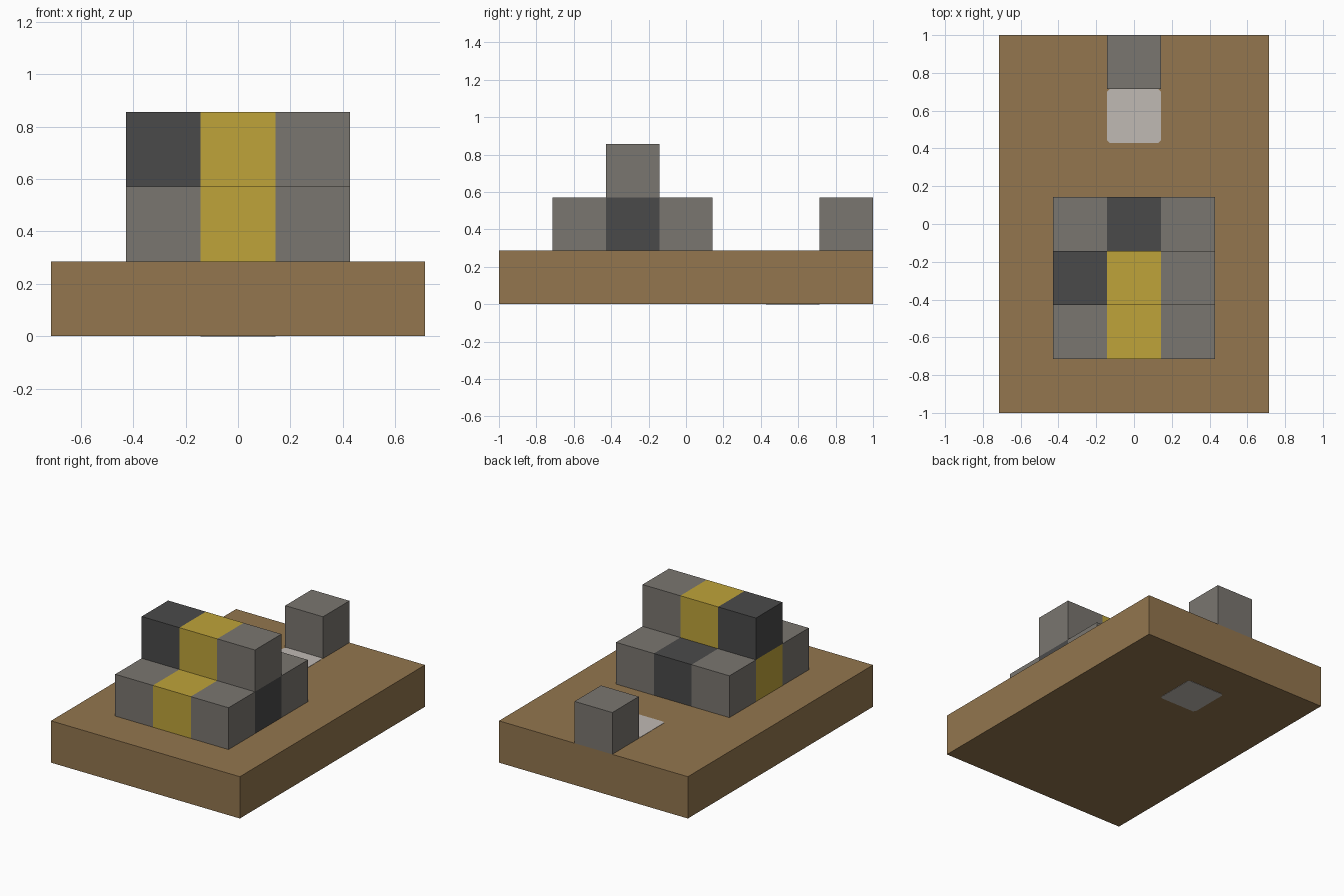
import bpy, bmesh
from mathutils import Vector

cube = bpy.data.objects.get("Cube")
if cube:
    bpy.data.objects.remove(cube, do_unlink=True)

U = 2 / 7  # edge of one block


def material(name, srgb):
    lin = [((c / 255 + 0.055) / 1.055) ** 2.4 for c in srgb]
    mat = bpy.data.materials.new(name)
    mat.use_nodes = True
    mat.diffuse_color = (*lin, 1)
    bsdf = mat.node_tree.nodes["Principled BSDF"]
    bsdf.inputs["Base Color"].default_value = (*lin, 1)
    bsdf.inputs["Roughness"].default_value = 0.9
    return mat


GREY = material("stone grey", (122, 118, 112))
DARK = material("dark grey", (74, 74, 74))
GOLD = material("gold", (191, 164, 58))
BROWN = material("earth brown", (147, 118, 78))
PALE = material("pale stone", (192, 186, 180))
PALETTE = [GREY, DARK, GOLD]


def add_object(name, bm, mats):
    mesh = bpy.data.meshes.new(name)
    bm.to_mesh(mesh)
    bm.free()
    for mat in mats:
        mesh.materials.append(mat)
    obj = bpy.data.objects.new(name, mesh)
    bpy.context.collection.objects.link(obj)
    return obj


def box(name, size, centre, mat):
    bm = bmesh.new()
    bmesh.ops.create_cube(bm, size=1)
    bmesh.ops.scale(bm, vec=size, verts=bm.verts)
    bmesh.ops.translate(bm, vec=centre, verts=bm.verts)
    return add_object(name, bm, [mat])


def block_shell(name, cells):
    """Outer skin of a group of blocks; cells maps grid position to material."""
    bm = bmesh.new()
    for cell, mat in cells.items():
        centre = Vector(cell) * U + Vector((0, 0, U / 2))
        for axis in range(3):
            for sign in (-1, 1):
                n = Vector((0, 0, 0))
                n[axis] = sign
                if tuple(int(a + b) for a, b in zip(cell, n)) in cells:
                    continue
                s = n.yzx
                t = n.cross(s)
                corners = [n + s + t, n - s + t, n - s - t, n + s - t]
                face = bm.faces.new([bm.verts.new(centre + c * U / 2) for c in corners])
                face.material_index = PALETTE.index(mat)
    bmesh.ops.remove_doubles(bm, verts=bm.verts, dist=0.0001)
    bmesh.ops.recalc_face_normals(bm, faces=bm.faces)
    return add_object(name, bm, PALETTE)


# Base slab
box("base_slab", (5 * U, 7 * U, U), (0, 0, U / 2), BROWN)

# Stepped stack: three rows below, one row on the middle
stack = {(x, y, 1): GREY for x in (-1, 0, 1) for y in (-2, -1, 0)}
stack[0, -2, 1] = GOLD
stack[-1, -1, 1] = GOLD
stack[1, -1, 1] = DARK
stack[0, 0, 1] = DARK
stack.update({(-1, -1, 2): DARK, (0, -1, 2): GOLD, (1, -1, 2): GREY})
block_shell("stepped_stack", stack)

# Lone block at the back edge
block_shell("back_block", {(0, 3, 1): GREY})

# Pale inlays with clipped corners, above and below the slab
for name, z in (("top_inlay", U), ("bottom_inlay", 0)):
    inlay = box(name, (U, U, 0.004), (0, 2 * U, z), PALE)
    bm = bmesh.new()
    bm.from_mesh(inlay.data)
    upright = [e for e in bm.edges if abs(e.verts[0].co.z - e.verts[1].co.z) > 0.001]
    bmesh.ops.bevel(bm, geom=upright, offset=0.014, segments=1, affect='EDGES')
    bm.to_mesh(inlay.data)
    bm.free()
